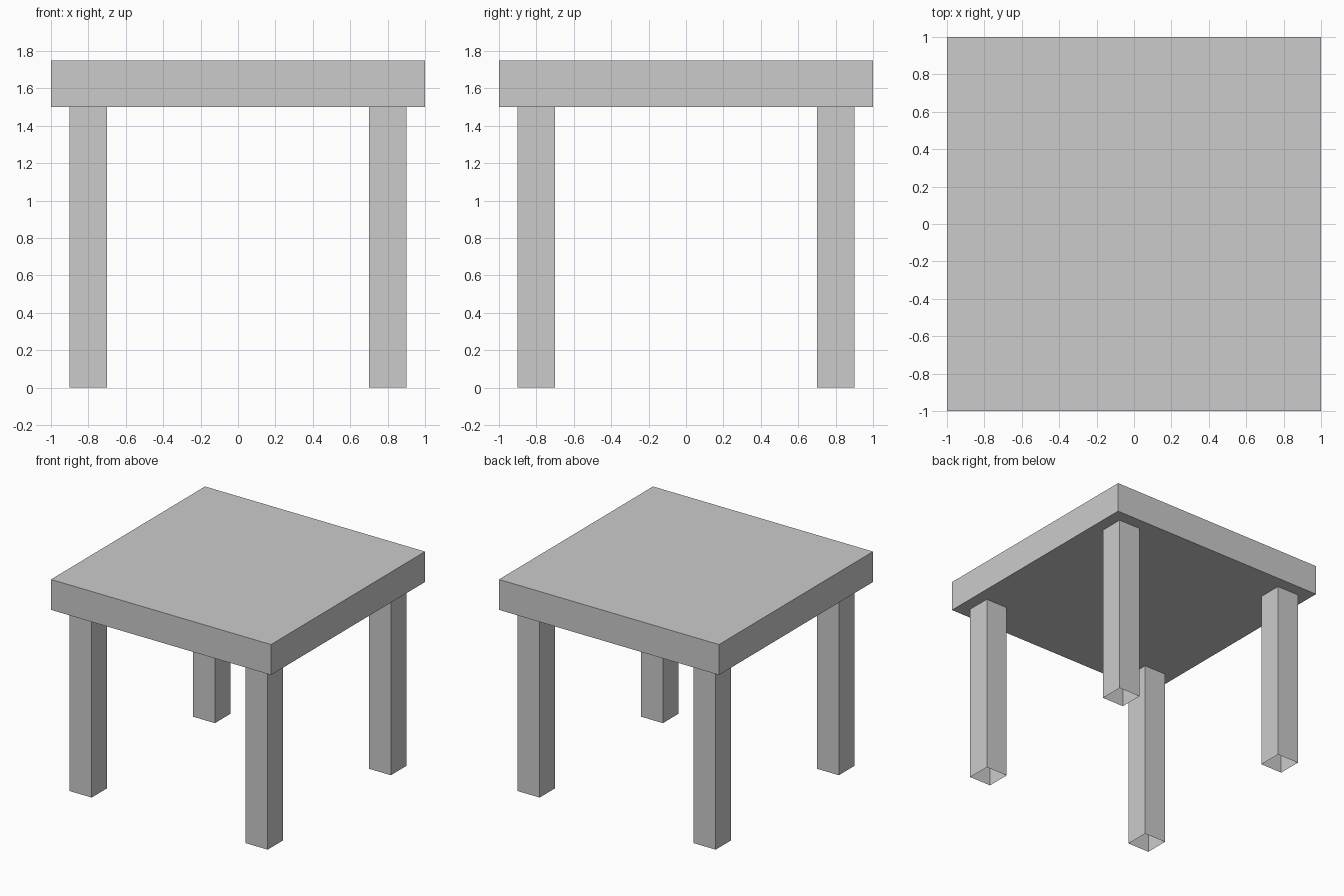
import bpy
import bmesh
from mathutils import Matrix, Vector

if "Cube" in bpy.data.objects:
    bpy.data.objects.remove(bpy.data.objects["Cube"])


def box(name, center, size, open_ends=False):
    """Axis-aligned box; open_ends leaves out the top and bottom faces."""
    bm = bmesh.new()
    matrix = Matrix.Translation(center) @ Matrix.Diagonal((*size, 1))
    bmesh.ops.create_cube(bm, size=1, matrix=matrix)
    bm.normal_update()
    if open_ends:
        ends = [f for f in bm.faces if abs(f.normal.z) > 0.9]
        bmesh.ops.delete(bm, geom=ends, context='FACES_ONLY')
    mesh = bpy.data.meshes.new(name)
    bm.to_mesh(mesh)
    bm.free()
    obj = bpy.data.objects.new(name, mesh)
    bpy.context.collection.objects.link(obj)
    return obj


LEG_HEIGHT, LEG_WIDTH, LEG_OFFSET = 1.5, 0.2, 0.8
TOP_THICKNESS = 0.25

# Table top: a thick square slab
box("table_top", Vector((0, 0, LEG_HEIGHT + TOP_THICKNESS / 2)), (2, 2, TOP_THICKNESS))

# Four square legs, hollow and open at the foot
for y_name, y in (("front", -1), ("back", 1)):
    for x_name, x in (("left", -1), ("right", 1)):
        box(f"{y_name}_{x_name}_leg",
            Vector((x * LEG_OFFSET, y * LEG_OFFSET, LEG_HEIGHT / 2)),
            (LEG_WIDTH, LEG_WIDTH, LEG_HEIGHT), open_ends=True)
